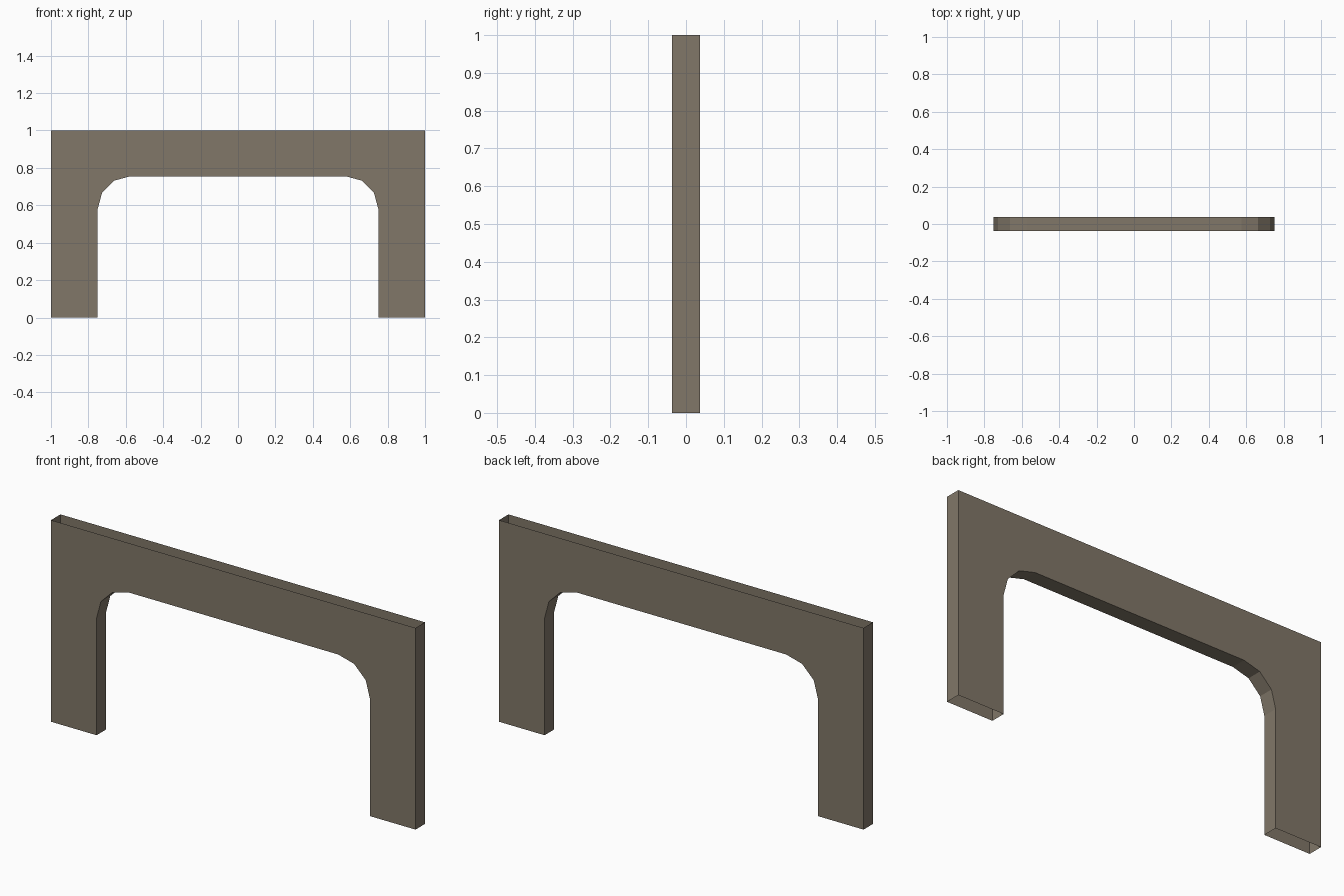
import bpy, bmesh, math

if "Cube" in bpy.data.objects:
    bpy.data.objects.remove(bpy.data.objects["Cube"])

HALF_W, HEIGHT, HALF_D = 1.0, 1.0, 0.037
OPEN_X, OPEN_Z, R = 0.75, 0.755, 0.174   # opening half width, height, corner radius

mat = bpy.data.materials.new("grey brown stone")
mat.diffuse_color = (0.22, 0.185, 0.14, 1)
mat.use_nodes = True
mat.node_tree.nodes["Principled BSDF"].inputs["Base Color"].default_value = mat.diffuse_color

# Right half of the outline: rounded inner corner, then leg foot and outer side
right = [(OPEN_X - R + R * math.cos(a), OPEN_Z - R + R * math.sin(a))
         for a in (math.radians(d) for d in (90, 60, 30, 0))]
right += [(OPEN_X, 0), (HALF_W, 0), (HALF_W, HEIGHT)]
outline = right + [(-x, z) for x, z in reversed(right)]

# Front panel extruded to the back panel
bm = bmesh.new()
front = bm.faces.new([bm.verts.new((x, -HALF_D, z)) for x, z in outline])
res = bmesh.ops.extrude_face_region(bm, geom=[front], use_keep_orig=True)
for v in res["geom"]:
    if isinstance(v, bmesh.types.BMVert):
        v.co.y = HALF_D
bmesh.ops.recalc_face_normals(bm, faces=bm.faces[:])

# The shell is open along its top and under both feet
ends = [f for f in bm.faces
        if all(v.co.z > HEIGHT - 1e-4 for v in f.verts) or all(v.co.z < 1e-4 for v in f.verts)]
bmesh.ops.delete(bm, geom=ends, context='FACES_ONLY')

mesh = bpy.data.meshes.new("doorway_arch")
bm.to_mesh(mesh)
bm.free()
mesh.materials.append(mat)
bpy.context.collection.objects.link(bpy.data.objects.new("doorway_arch", mesh))
